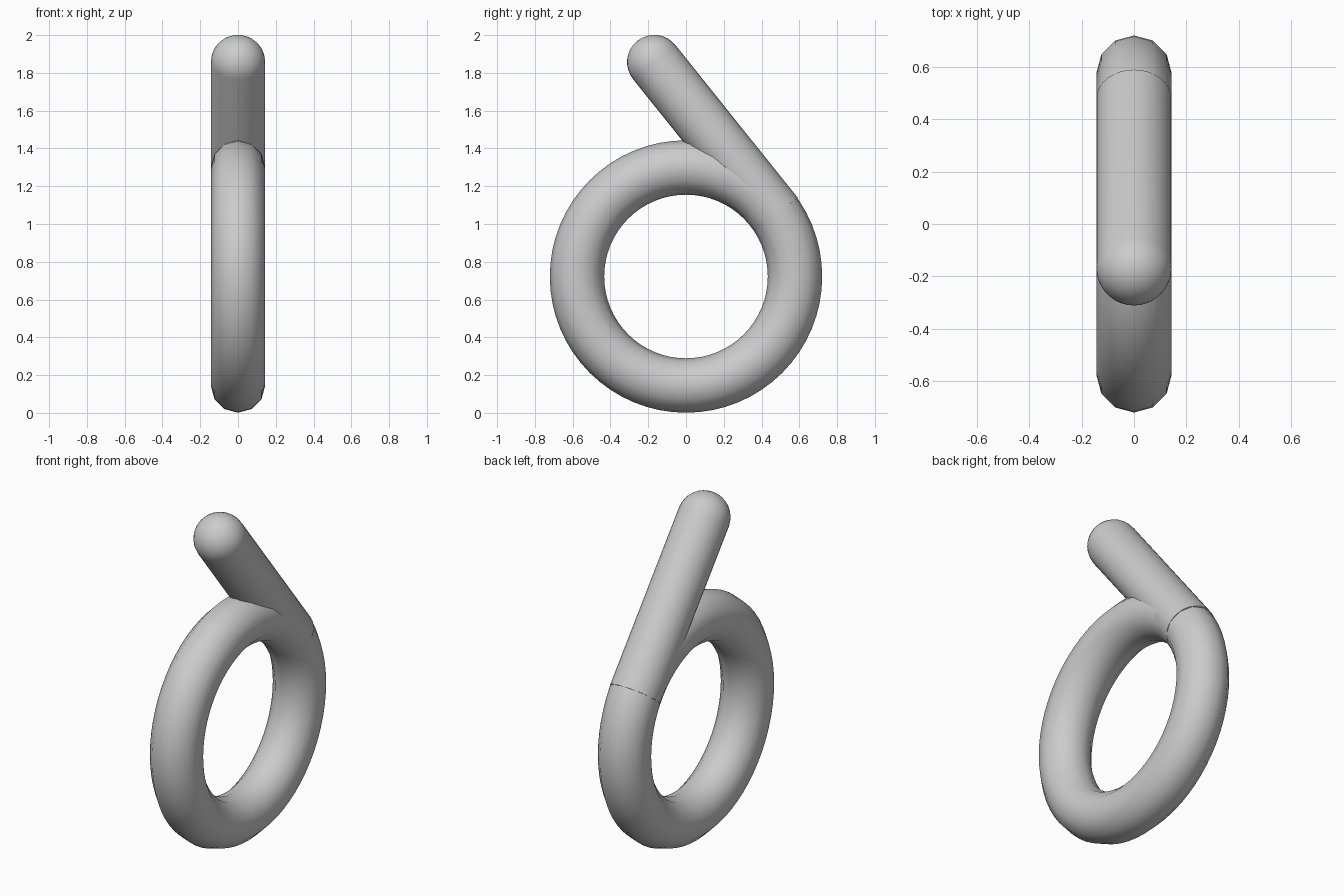
import bpy, bmesh
from math import pi, sin, cos
from mathutils import Vector

if "Cube" in bpy.data.objects:
    bpy.data.objects.remove(bpy.data.objects["Cube"])

TUBE = 0.144
RING_R = 0.577
RING_Z = 0.722

# Upright ring
bpy.ops.mesh.primitive_torus_add(
    major_radius=RING_R, minor_radius=TUBE, major_segments=64, minor_segments=12,
    location=(0, 0, RING_Z), rotation=(0, pi / 2, 0))
ring = bpy.context.object
ring.name = "ring"
bpy.ops.object.shade_smooth()

# Straight round-ended bar, running tangent into the ring
tip = Vector((0, -0.168, 1.857))
end = Vector((0, 0.478, 1.050))
axis = end - tip
length = axis.length

bm = bmesh.new()
profile = [(TUBE * sin(a), -TUBE * cos(a)) for a in [i * pi / 16 for i in range(9)]]
profile += [(TUBE, length), (0, length)]
verts = [bm.verts.new((r, 0, z)) for r, z in profile]
edges = [bm.edges.new(pair) for pair in zip(verts, verts[1:])]
bmesh.ops.spin(bm, geom=verts + edges, cent=(0, 0, 0), axis=(0, 0, 1),
               angle=2 * pi, steps=32)
bmesh.ops.remove_doubles(bm, verts=bm.verts, dist=1e-4)
bmesh.ops.recalc_face_normals(bm, faces=bm.faces)
mesh = bpy.data.meshes.new("bar")
bm.to_mesh(mesh)
bm.free()

bar = bpy.data.objects.new("bar", mesh)
bpy.context.collection.objects.link(bar)
bar.location = tip
bar.rotation_euler = axis.to_track_quat('Z', 'Y').to_euler()
bpy.ops.object.select_all(action='DESELECT')
bar.select_set(True)
bpy.context.view_layer.objects.active = bar
bpy.ops.object.shade_smooth_by_angle()
